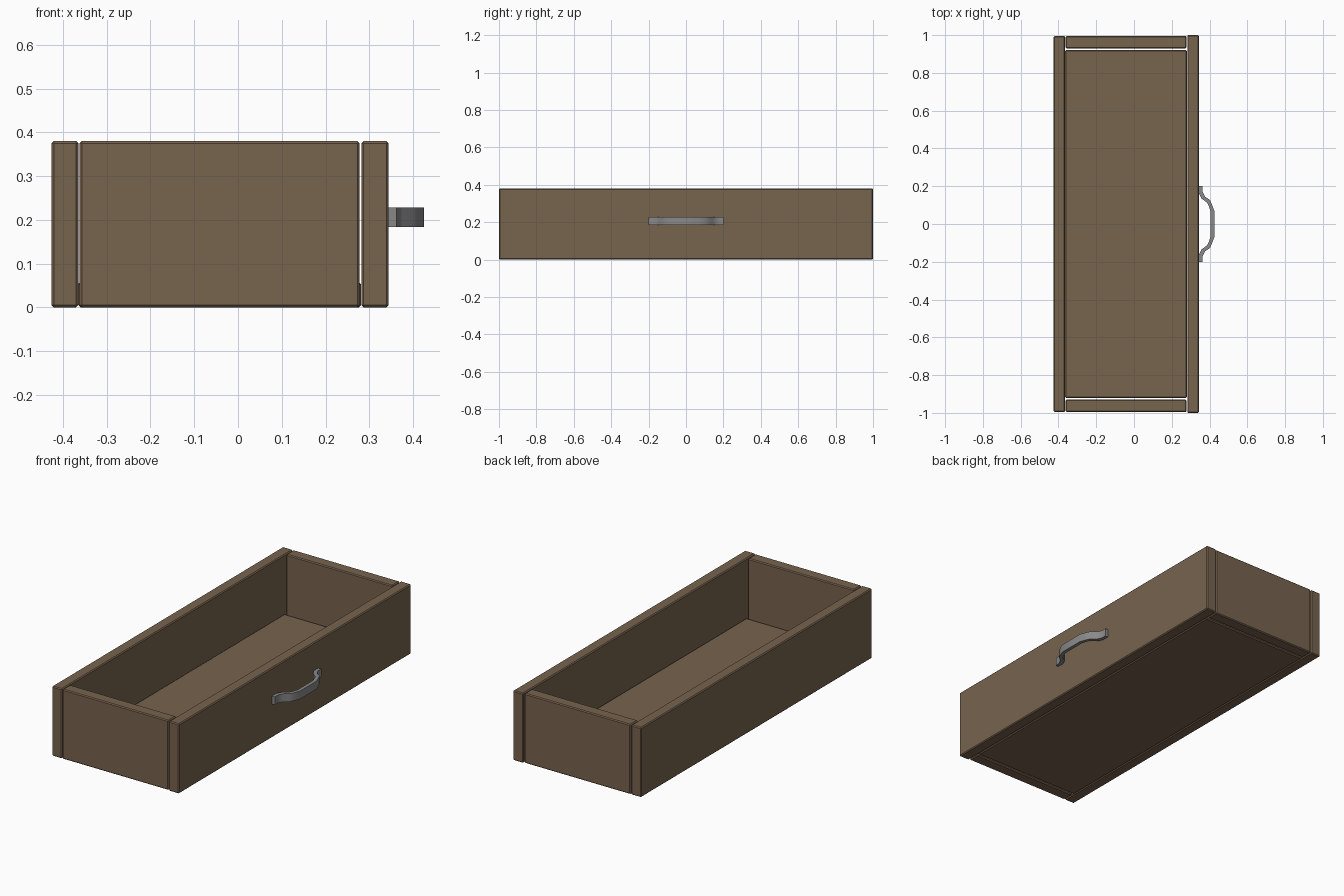
import bpy, bmesh

if "Cube" in bpy.data.objects:
    bpy.data.objects.remove(bpy.data.objects["Cube"])


def material(name, rgb):
    m = bpy.data.materials.new(name)
    m.diffuse_color = (*rgb, 1)
    m.use_nodes = True
    m.node_tree.nodes["Principled BSDF"].inputs["Base Color"].default_value = m.diffuse_color
    return m


wood = material("brown wood", (0.185, 0.125, 0.076))
metal = material("grey metal", (0.25, 0.25, 0.25))


def add_object(name, bm, mat):
    bmesh.ops.recalc_face_normals(bm, faces=bm.faces)
    mesh = bpy.data.meshes.new(name)
    bm.to_mesh(mesh)
    bm.free()
    mesh.materials.append(mat)
    ob = bpy.data.objects.new(name, mesh)
    bpy.context.collection.objects.link(ob)
    return ob


def board(name, x, y, z):
    """Bevelled plank given by its (min, max) on each axis."""
    bm = bmesh.new()
    bmesh.ops.create_cube(bm, size=1)
    for v in bm.verts:
        for i, (lo, hi) in enumerate((x, y, z)):
            v.co[i] = hi if v.co[i] > 0 else lo
    ob = add_object(name, bm, wood)
    bevel = ob.modifiers.new("soft edges", 'BEVEL')
    bevel.width = 0.005
    bevel.segments = 1
    return ob


# Drawer box
H = (0, 0.38)
board("back_panel", (-0.426, -0.365), (-0.995, 0.995), H)
board("front_panel", (0.282, 0.344), (-1, 1), H)
board("left_side", (-0.362, 0.278), (-0.995, -0.93), H)
board("right_side", (-0.362, 0.278), (0.93, 0.995), H)
board("bottom", (-0.365, 0.281), (-0.92, 0.92), (0, 0.058))

# Bowed pull handle: half outlines (x, y), mirrored in y, extruded in z
outer = [(0.362, 0.2), (0.362, 0.172), (0.376, 0.145), (0.402, 0.127),
         (0.413, 0.102), (0.425, 0.07)]
inner = [(0.343, 0.2), (0.343, 0.165), (0.358, 0.134), (0.387, 0.113),
         (0.395, 0.097), (0.406, 0.065)]
mirror = lambda pts: [(x, -y) for x, y in reversed(pts)]
outer += mirror(outer)
inner += mirror(inner)

bm = bmesh.new()
rows = [[bm.verts.new((x, y, z)) for x, y in line]
        for line, z in ((outer, 0.184), (outer, 0.228), (inner, 0.228), (inner, 0.184))]
for k in range(4):
    a, b = rows[k], rows[(k + 1) % 4]
    for i in range(len(outer) - 1):
        bm.faces.new((a[i], a[i + 1], b[i + 1], b[i]))
for end in (0, -1):
    bm.faces.new([row[end] for row in rows])
handle = add_object("handle", bm, metal)

# Smooth the bowed faces, keep the strip edges sharp
bpy.context.view_layer.objects.active = handle
handle.select_set(True)
bpy.ops.object.shade_smooth_by_angle(angle=0.9)
